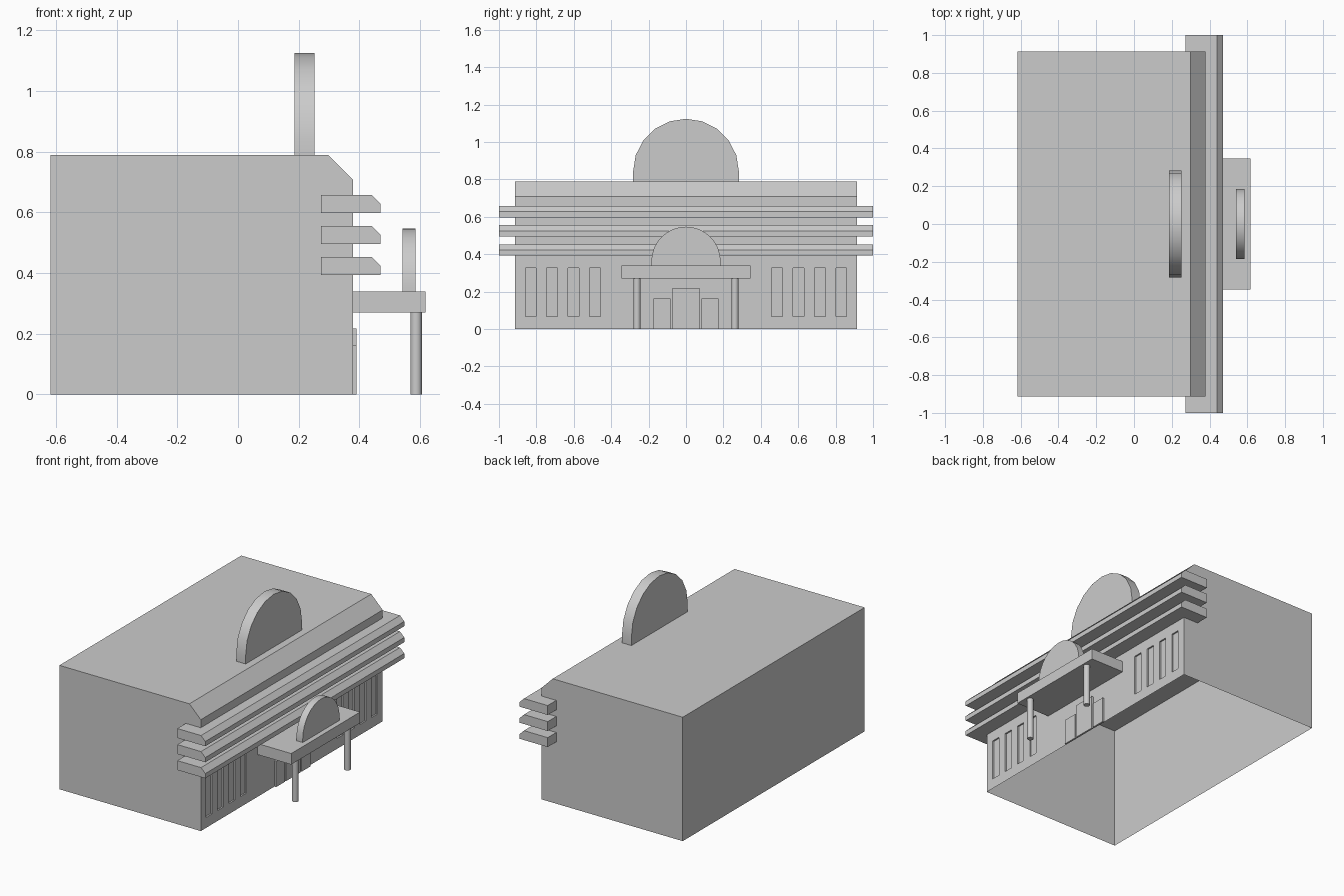
import bpy, bmesh, math

if "Cube" in bpy.data.objects:
    bpy.data.objects.remove(bpy.data.objects["Cube"])


def make_object(name, bm):
    bmesh.ops.recalc_face_normals(bm, faces=bm.faces[:])
    mesh = bpy.data.meshes.new(name)
    bm.to_mesh(mesh)
    bm.free()
    ob = bpy.data.objects.new(name, mesh)
    bpy.context.collection.objects.link(ob)
    return ob


def add_prism(bm, points, direction):
    """Extrude a closed loop of 3D points along a direction."""
    face = bm.faces.new([bm.verts.new(p) for p in points])
    out = bmesh.ops.extrude_face_region(bm, geom=[face], use_keep_orig=True)
    verts = [v for v in out["geom"] if isinstance(v, bmesh.types.BMVert)]
    bmesh.ops.translate(bm, verts=verts, vec=direction)


def prism(name, points, direction):
    bm = bmesh.new()
    add_prism(bm, points, direction)
    return make_object(name, bm)


def add_box(bm, x0, x1, y0, y1, z0, z1):
    add_prism(bm, [(x0, y0, z0), (x1, y0, z0), (x1, y1, z0), (x0, y1, z0)], (0, 0, z1 - z0))


def box(name, *bounds):
    bm = bmesh.new()
    add_box(bm, *bounds)
    return make_object(name, bm)


def smooth(ob):
    bpy.ops.object.select_all(action='DESELECT')
    ob.select_set(True)
    bpy.context.view_layer.objects.active = ob
    bpy.ops.object.shade_smooth_by_angle(angle=math.radians(30))


def side_profile(name, profile, half_width):
    """Extrude an x/z profile across the building's width."""
    return prism(name, [(x, -half_width, z) for x, z in profile], (0, 2 * half_width, 0))


def arch(name, x0, x1, base, top, radius, steps):
    """Upright half disc facing +x, with short straight legs."""
    centre = top - radius
    pts = [(x0, -radius, base), (x0, radius, base)]
    for i in range(steps + 1):
        a = math.pi * i / steps
        pts.append((x0, radius * math.cos(a), centre + radius * math.sin(a)))
    ob = prism(name, pts, (x1 - x0, 0, 0))
    smooth(ob)


FRONT = 0.378

# Main block with sloped front roof edge
body = side_profile("main_building", [(-0.617, 0), (FRONT, 0), (FRONT, 0.708),
                                      (0.298, 0.788), (-0.617, 0.788)], 0.914)

# Recessed windows, four on each side of the entrance
bm = bmesh.new()
for side in (-1, 1):
    for i in range(4):
        y = side * (0.486 + 0.1148 * i)
        add_box(bm, FRONT - 0.01, FRONT + 0.05, y - 0.029, y + 0.029, 0.066, 0.327)
cutter = make_object("window_cutter", bm)
cutter.hide_render = True
mod = body.modifiers.new("windows", 'BOOLEAN')
mod.operation = 'DIFFERENCE'
mod.solver = 'EXACT'
mod.object = cutter
bpy.context.view_layer.objects.active = body
bpy.ops.object.modifier_apply(modifier=mod.name)
bpy.data.objects.remove(cutter)

# The building is an open shell underneath
bm = bmesh.new()
bm.from_mesh(body.data)
floor = [f for f in bm.faces if f.calc_center_median().z < 0.001]
bmesh.ops.delete(bm, geom=floor, context='FACES')
bm.to_mesh(body.data)
bm.free()

# Three wraparound ledges with chamfered top edges
for i in range(3):
    z = 0.393 + 0.102 * i
    side_profile(f"ledge_{i + 1}", [(0.273, z), (0.47, z), (0.47, z + 0.03),
                                    (0.44, z + 0.06), (0.273, z + 0.06)], 1.0)

# Doors
box("centre_door", FRONT, 0.39, -0.073, 0.073, 0, 0.218)
for name, side in (("left_door", -1), ("right_door", 1)):
    y0, y1 = sorted((side * 0.083, side * 0.174))
    box(name, FRONT, 0.39, y0, y1, 0, 0.163)

# Entrance canopy and its columns
box("canopy", FRONT, 0.617, -0.346, 0.346, 0.27, 0.34)
for name, side in (("left_column", -1), ("right_column", 1)):
    bm = bmesh.new()
    bmesh.ops.create_cone(bm, cap_ends=True, segments=20, radius1=0.019, radius2=0.019, depth=0.27)
    column = make_object(name, bm)
    column.location = (0.587, side * 0.262, 0.135)
    smooth(column)

# Half-disc ornaments on the roof and canopy
arch("roof_arch", 0.186, 0.252, 0.785, 1.124, 0.283, 10)
arch("canopy_arch", 0.541, 0.585, 0.336, 0.547, 0.185, 16)
